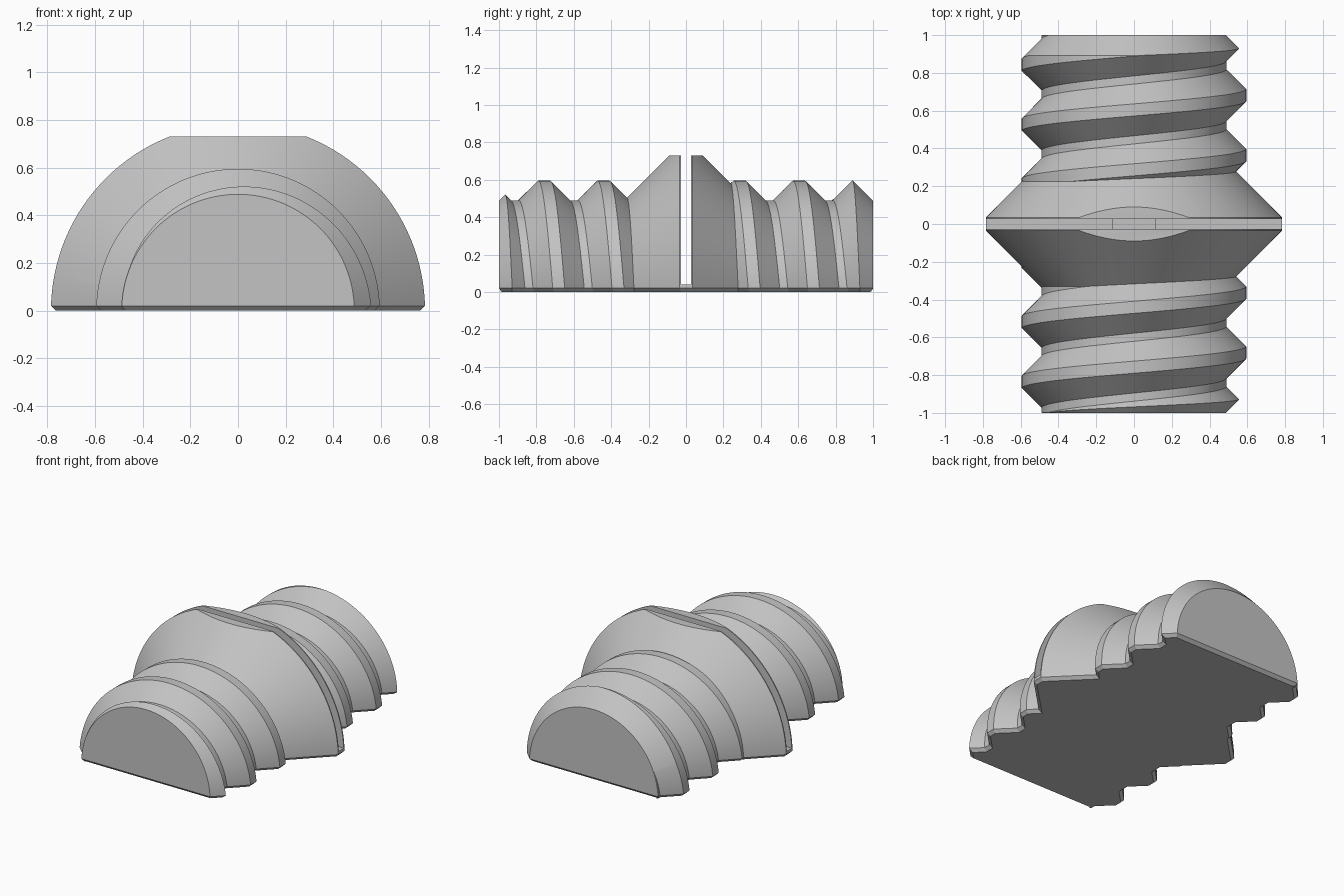
import bpy
import bmesh
from math import cos, sin, pi, radians

if "Cube" in bpy.data.objects:
    bpy.data.objects.remove(bpy.data.objects["Cube"], do_unlink=True)

SEGMENTS = 128
PITCH = 0.317
ROOT, CREST = 0.49, 0.595
CREST_HALF = 0.032
CHAMFER = 0.02


def polar(y, r, a):
    return (r * cos(a), y, r * sin(a))


def skin(bm, rings):
    """Close a solid through a series of matching rings."""
    loops = [[bm.verts.new(p) for p in ring] for ring in rings]
    for a, b in zip(loops, loops[1:]):
        n = len(a)
        for i in range(n):
            j = (i + 1) % n
            bm.faces.new((a[i], a[j], b[j], b[i]))
    bm.faces.new(loops[0])
    bm.faces.new(loops[-1])


def make_object(name, solids):
    bm = bmesh.new()
    for rings in solids:
        skin(bm, rings)
    bmesh.ops.recalc_face_normals(bm, faces=bm.faces)
    mesh = bpy.data.meshes.new(name)
    bm.to_mesh(mesh)
    bm.free()
    obj = bpy.data.objects.new(name, mesh)
    bpy.context.collection.objects.link(obj)
    return obj


def lathe(profile):
    return [[polar(y, r, 2 * pi * i / SEGMENTS) for i in range(SEGMENTS)]
            for y, r in profile]


def prism(outline, half):
    """Extrude a y-z outline along x."""
    return [[(x, y, z) for y, z in outline] for x in (-half, half)]


def box(y0, y1, z0, z1, half):
    return prism([(y0, z0), (y1, z0), (y1, z1), (y0, z1)], half)


def ridge(centre):
    """Half a turn of thread whose crest passes the top at this y."""
    base = ROOT - 0.02
    foot = CREST_HALF + CREST - base
    section = [(-foot, base), (-CREST_HALF, CREST), (CREST_HALF, CREST), (foot, base)]
    half = SEGMENTS // 2
    rings = []
    for i in range(-2, half + 3):
        a = pi * i / half
        shift = centre + PITCH * (0.25 - a / (2 * pi))
        rings.append([polar(y + shift, r, a) for y, r in section])
    return rings


# Core rod with the double-cone collar
side = [(0.035, 0.785), (0.33, ROOT), (1.1, ROOT)]
body = make_object("threaded_half_rod",
                   [lathe([(-y, r) for y, r in reversed(side)] + side)])

# Front and rear threads, tapered ends, flat cuts, cross slot and hollow
front = [-0.441 - PITCH * k for k in (-1, 0, 1, 2)]
rear = [0.604 + PITCH * k for k in (-1, 0, 1)]
steps = [
    ("threads", [ridge(c) for c in front + rear], 'UNION'),
    ("end_taper", [lathe([(-1, 0.488), (-0.6, 0.888), (0.6, 0.888), (1, 0.488)])], 'INTERSECT'),
    ("flat_trim", [box(-1.5, 1.5, CHAMFER, 0.73, 1.5)], 'INTERSECT'),
    ("cross_slot", [box(-0.0275, 0.0275, 0.04, 1, 1.2)], 'DIFFERENCE'),
    ("hollow", [prism([(-0.17, -0.01), (0.17, -0.01), (0, 0.62)], 0.11)], 'DIFFERENCE'),
]
tools = []
for name, solids, operation in steps:
    tool = make_object(name, solids)
    tool.hide_render = True
    tools.append(tool)
    mod = body.modifiers.new(name, 'BOOLEAN')
    mod.operation = operation
    mod.solver = 'EXACT'
    mod.object = tool

bpy.context.view_layer.update()
result = bpy.data.meshes.new_from_object(
    body.evaluated_get(bpy.context.evaluated_depsgraph_get()))
body.modifiers.clear()
body.data = result
for tool in tools:
    bpy.data.objects.remove(tool, do_unlink=True)

# Bevelled base edge, around the outline and the hollow
bm = bmesh.new()
bm.from_mesh(result)
bmesh.ops.remove_doubles(bm, verts=bm.verts, dist=0.0005)
bm.normal_update()
base = [f for f in bm.faces
        if f.normal.z < -0.9 and f.calc_center_median().z < CHAMFER + 0.001]
bmesh.ops.inset_region(bm, faces=base, thickness=CHAMFER, depth=CHAMFER,
                       use_boundary=True, use_even_offset=True)
for v in bm.verts:
    v.co.z = max(v.co.z, 0)
bm.to_mesh(result)
bm.free()

# Single grey finish
grey = bpy.data.materials.new("plain_grey")
grey.use_nodes = True
colour = (0.55, 0.55, 0.55, 1)
grey.diffuse_color = colour
grey.node_tree.nodes["Principled BSDF"].inputs["Base Color"].default_value = colour
result.materials.clear()
result.materials.append(grey)

bpy.ops.object.select_all(action='DESELECT')
body.select_set(True)
bpy.context.view_layer.objects.active = body
bpy.ops.object.shade_smooth_by_angle(angle=radians(25))
